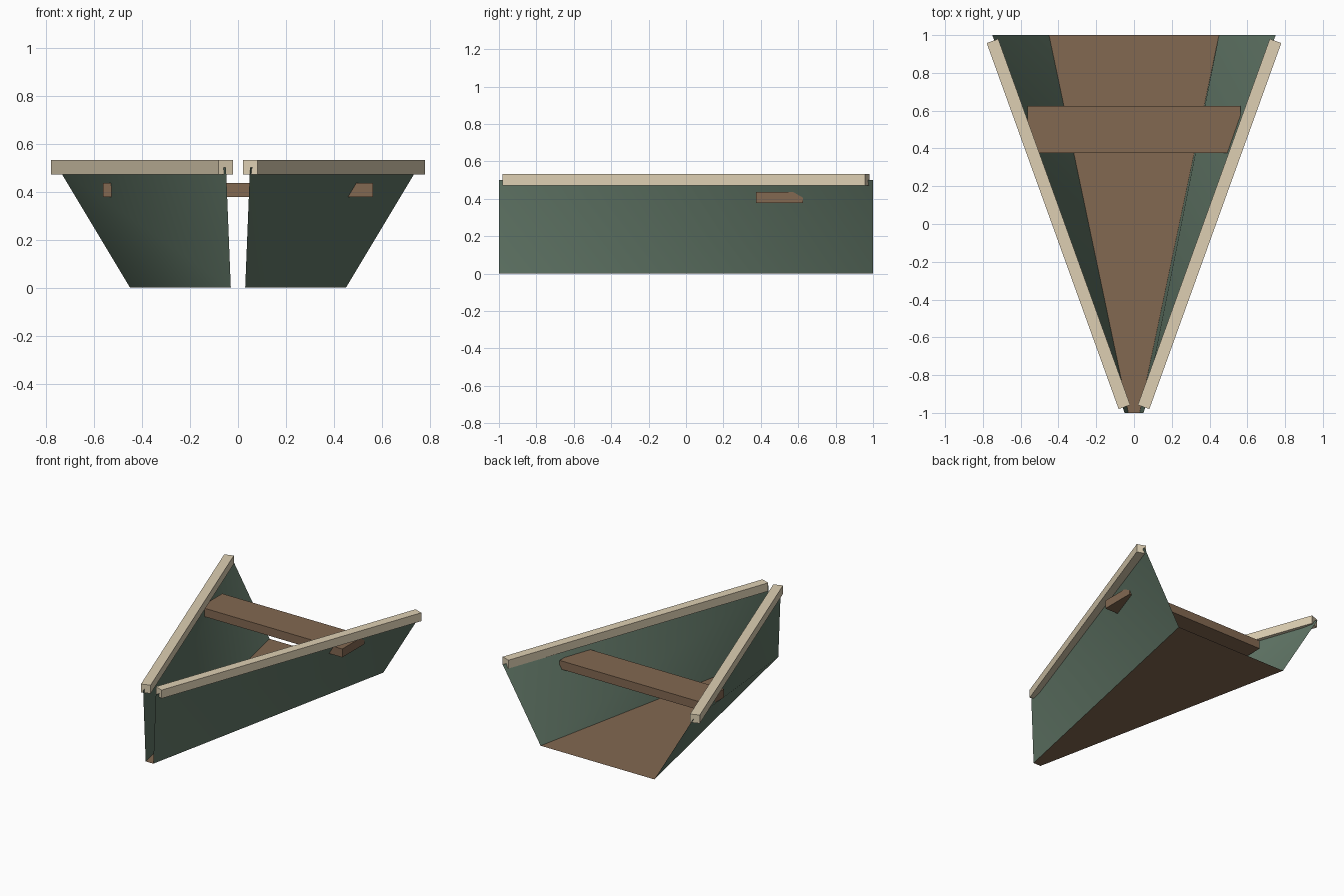
import bpy, bmesh

cube = bpy.data.objects.get("Cube")
if cube:
    bpy.data.objects.remove(cube, do_unlink=True)


def material(name, rgb):
    mat = bpy.data.materials.new(name)
    mat.use_nodes = True
    mat.diffuse_color = (*rgb, 1)
    mat.node_tree.nodes["Principled BSDF"].inputs["Base Color"].default_value = (*rgb, 1)
    return mat


green = material("hull green", (0.12, 0.183, 0.135))
brown = material("wood brown", (0.225, 0.139, 0.083))
cream = material("rail cream", (0.73, 0.625, 0.45))


def finish(name, bm, mat, smooth=False):
    mesh = bpy.data.meshes.new(name)
    bm.to_mesh(mesh)
    bm.free()
    mesh.materials.append(mat)
    for face in mesh.polygons:
        face.use_smooth = smooth
    obj = bpy.data.objects.new(name, mesh)
    bpy.context.collection.objects.link(obj)
    return obj


def sheet(name, corners, mat, smooth=False):
    """Two triangles folded along the line from the first to the third corner."""
    bm = bmesh.new()
    a, b, c, d = [bm.verts.new(p) for p in corners]
    bm.faces.new((a, b, c))
    bm.faces.new((a, c, d))
    return finish(name, bm, mat, smooth)


def box(name, size, location, mat, turn=0):
    bm = bmesh.new()
    bmesh.ops.create_cube(bm, size=1)
    bmesh.ops.scale(bm, vec=size, verts=bm.verts)
    obj = finish(name, bm, mat)
    obj.location = location
    obj.rotation_euler.z = turn
    return obj


BOW, STERN, HEIGHT = -1, 1, 0.5

# Flat floor, widening from bow to stern
sheet("floor", [(-0.03, BOW, 0), (0.03, BOW, 0), (0.45, STERN, 0), (-0.45, STERN, 0)], brown)

# Flared sides: the left folds inward from stern floor to bow top,
# the right folds outward from bow floor to stern top
sheet("left_hull_side", [(0.45, STERN, 0), (0.75, STERN, HEIGHT),
                         (0.05, BOW, HEIGHT), (0.03, BOW, 0)], green, smooth=True)
sheet("right_hull_side", [(-0.03, BOW, 0), (-0.05, BOW, HEIGHT),
                          (-0.75, STERN, HEIGHT), (-0.45, STERN, 0)][::1], green, smooth=True)

# Rails along the top edges
for side, s in (("left", 1), ("right", -1)):
    box(side + "_rail", (0.065, 2.06, 0.06), (s * 0.4, 0, 0.502), cream, turn=-s * 0.346)

# Cross seat, its ends passing through the sides
box("cross_seat", (1.125, 0.25, 0.06), (0, 0.5, 0.407), brown)
